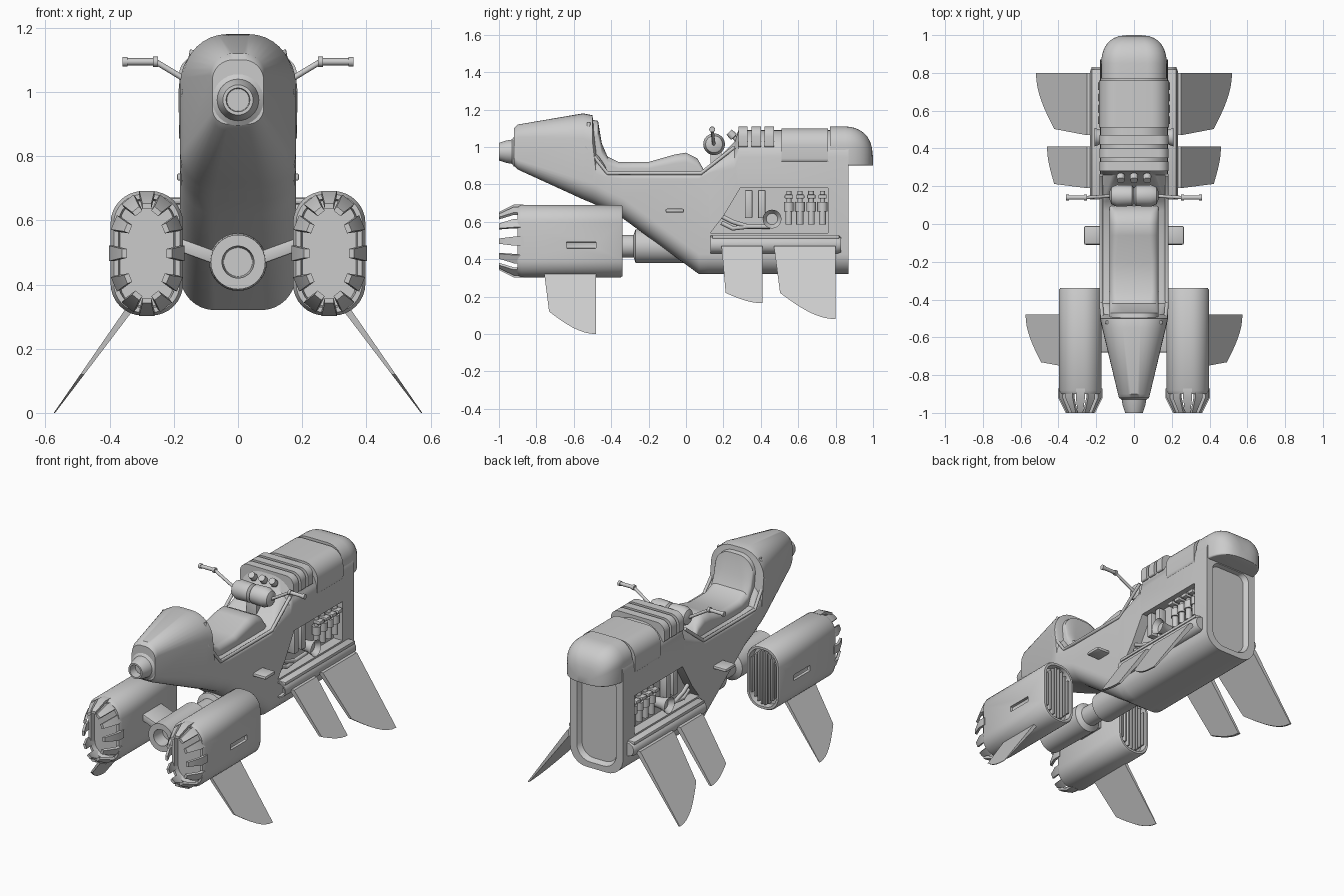
import bpy, bmesh, math
from mathutils import Vector, Matrix

default_cube = bpy.data.objects.get("Cube")
if default_cube:
    bpy.data.objects.remove(default_cube)

shade = .6
grey = bpy.data.materials.new("plain_grey")
grey.use_nodes = True
grey.diffuse_color = (shade, shade, shade, 1)
grey.node_tree.nodes["Principled BSDF"].inputs["Base Color"].default_value = grey.diffuse_color

right, back, up = Vector((1, 0, 0)), Vector((0, 1, 0)), Vector((0, 0, 1))
front = -back
parts, cutters = [], []


def register(name, data, mirror):
    ob = bpy.data.objects.new(name, data)
    bpy.context.collection.objects.link(ob)
    data.materials.append(grey)
    if mirror:
        ob.modifiers.new("mirror", 'MIRROR')
    parts.append(ob)
    return ob


def finish(name, bm, mirror):
    bmesh.ops.recalc_face_normals(bm, faces=bm.faces)
    mesh = bpy.data.meshes.new(name)
    bm.to_mesh(mesh)
    bm.free()
    return register(name, mesh, mirror)


def skin(name, rings, mirror=False):
    """Join rings of points into a closed tube with end caps."""
    bm = bmesh.new()
    loops = [[bm.verts.new(point) for point in ring] for ring in rings]
    for first, second in zip(loops, loops[1:]):
        for i in range(len(first)):
            bm.faces.new((first[i - 1], first[i], second[i], second[i - 1]))
    bm.faces.new(loops[0])
    bm.faces.new(loops[-1])
    return finish(name, bm, mirror)


def section(y, half, bottom, top, low_radius, high_radius, middle, steps=8):
    """Rounded rectangle across the model, with its own lower and upper radius."""
    points = []
    for corner, (side, high) in enumerate([(1, True), (-1, True), (-1, False), (1, False)]):
        radius = min(high_radius if high else low_radius, half * .98, (top - bottom) * .49)
        z = top - radius if high else bottom + radius
        for i in range(steps + 1):
            angle = math.pi / 2 * (corner + i / steps)
            points.append((middle + side * (half - radius) + radius * math.cos(angle), y, z + radius * math.sin(angle)))
    return points


def loft(name, stations, middle=0, mirror=False):
    return skin(name, [section(*station, middle) for station in stations], mirror)


def lathe(name, origin, axis, profile, mirror=False, sides=32):
    """Spin (distance, radius) pairs about an axis."""
    turn = axis.to_track_quat('Z', 'Y').to_matrix()
    angles = [math.tau * i / sides for i in range(sides)]
    rings = [[Vector(origin) + turn @ Vector((radius * math.cos(a), radius * math.sin(a), distance)) for a in angles]
             for distance, radius in profile]
    return skin(name, rings, mirror)


def prism(name, outline, inner, outer, mirror=True):
    """Side outline in (y, z), with x of both faces given by functions of z."""
    return skin(name, [[(face(z), y, z) for y, z in outline] for face in (inner, outer)], mirror)


def box(name, centre, size, bevel=.005, mirror=True, tilt=0):
    bm = bmesh.new()
    place = Matrix.Translation(centre) @ Matrix.Rotation(tilt, 4, 'Y') @ Matrix.Diagonal((*size, 1))
    bmesh.ops.create_cube(bm, size=1, matrix=place)
    bmesh.ops.bevel(bm, geom=bm.edges[:], offset=bevel, segments=2, affect='EDGES', profile=.5)
    return finish(name, bm, mirror)


def pipe(name, points, radius):
    curve = bpy.data.curves.new(name, 'CURVE')
    curve.dimensions, curve.bevel_depth, curve.use_fill_caps = '3D', radius, True
    spline = curve.splines.new('POLY')
    spline.points.add(len(points) - 1)
    for target, point in zip(spline.points, points):
        target.co = (*point, 1)
    register(name, curve, True)


def cut(target, cutter):
    parts.remove(cutter)
    cutters.append(cutter)
    cutter.hide_render = True
    modifier = target.modifiers.new("cut", 'BOOLEAN')
    modifier.operation, modifier.solver, modifier.object = 'DIFFERENCE', 'EXACT', cutter


# Hull: tail cowl, seat well and tank follow one line of (y, bottom, top)
hull_line = [(-.92, .9, 1.1), (-.9, .88, 1.12), (-.55, .72, 1.18), (-.5, .7, 1.17), (-.48, .69, 1), (-.42, .66, .87),
             (-.34, .62, .86), (.07, .32, .86), (.12, .32, .89), (.26, .32, 1.03), (.28, .32, 1.09), (.87, .32, 1.09)]
stations = []
for y, bottom, top in hull_line:
    half = min(.18, .08 + .24 * (y + .92))
    crown = .03 if abs(y + .15) < .3 else .8 * half
    stations.append((y, half, bottom, top, .6 * half, crown))
hull = loft("hull", stations)

# Engine bays in both flanks and the sunken rear panel
bay = [(.13, .54), (.76, .54), (.76, .78), (.29, .78), (.2, .63)]
for side in (1, -1):
    cut(hull, prism("bay_cutter", bay, lambda z: side * .12, lambda z: side * .3, False))
cut(hull, loft("rear_cutter", [(.84, .12, .37, .89, .08, .05), (.9, .15, .34, .9, .1, .05)]))

# Rear dome, rounded off along a quarter ellipse
dome = [(.77, .174, .9, 1.11, .01, .14)]
for i in range(9):
    angle = math.pi / 2 * i / 8.5
    shrink = math.cos(angle) ** .6
    dome.append((.85 + .15 * math.sin(angle), .174 * shrink, .9, .9 + .21 * shrink, .01, .14 * shrink))
loft("rear_dome", dome)

# Tank panel and bands
loft("tank_panel", [(y, .185, .91, 1.1, .03, .15) for y in (.51, .76)])
for start in (.28, .35, .42):
    loft("tank_band", [(start + step, .183, 1, 1.11, .01, .1) for step in (0, .05)])

# Seat cushion and rim
seat_line = [(-.53, 1.15), (-.47, 1.14), (-.45, 1.02), (-.42, .95), (-.36, .92), (-.2, .92), (-.06, .96), (0, .97), (.06, .94), (.1, .87)]
loft("seat", [(y, .13, .8, top, .02, .3 * (top - .8)) for y, top in seat_line])
pipe("seat_rim", [(.14, -.52, 1.13), (.165, -.53, 1), (.174, -.42, .86), (.174, .08, .86), (.174, .26, 1)], .01)

# Nose nozzle, lower thruster and the struts that hold the engines
lathe("nose_nozzle", (0, -.9, .975), front,
      [(-.05, .08), (.02, .08), (.03, .065), (.06, .06), (.1, .047), (.1, .037), (.05, .035)])
lathe("centre_thruster", (0, 0, .47), front,
      [(-.1, .09), (.27, .09), (.28, .06), (.4, .06), (.42, .09), (.75, .085), (.75, .05), (.67, .045)])
box("engine_strut", (.13, -.59, .505), (.18, .18, .04), tilt=-.35)

# Twin engines: (y, inset) steps give rounded rims and sunken ends
engine_centre = Vector((.284, 0, .497))
shell = [(-.38, .025), (-.34, .02), (-.34, .006), (-.35, 0), (-.88, 0), (-.9, .01), (-.9, .025), (-.87, .03)]
engine = loft("engine", [(y, .113 - inset, .303 + inset, .691 - inset, .1 - inset, .1 - inset) for y, inset in shell],
              engine_centre.x, True)
cut(engine, box("slot_cutter", (.41, -.56, .475), (.06, .16, .034)))
for i in range(8):
    offset = right * .022 * (i - 3.5)
    height = .33 - 2 * max(0, abs(offset.x) - .02)
    box("grille_slat", engine_centre + offset + front * .36, (.01, .03, height), .001)

# Petals around each engine mouth, closing towards the tips
for i in range(12):
    angle = math.tau * i / 12
    rim = right * .11 * math.cos(angle) + up * .187 * math.sin(angle)
    normal = (right * 1.4 * math.cos(angle) + up * math.sin(angle)).normalized()
    along = normal.cross(back)
    rings = []
    for y, inset, half in ((-.87, 0, .024), (-.92, 0, .024), (-1, .04, .014)):
        centre = engine_centre + back * y + rim - normal * inset
        wide, thick = along * half, normal * .008
        rings.append([centre + wide + thick, centre - wide + thick, centre - wide - thick, centre + wide - thick])
    skin("engine_petal", rings, True)


# Fins splay outwards, thin towards the tip, and have a scooped lower edge
def fin(name, start, end, root, shoulder, tip):
    outline = [(start, root), (end, root)]
    for i in range(8, -1, -1):
        amount = i / 8
        y = start + (end - start) * (.1 + .9 * amount)
        outline.append((y, shoulder + (tip - shoulder) * math.sin(math.pi / 2 * amount)))
    prism(name, outline, lambda z: .57 - .76 * z, lambda z: .574 - .69 * z)


fin("engine_fin", -.76, -.48, .34, .12, 0)
fin("middle_fin", .19, .41, .47, .22, .165)
fin("rear_fin", .47, .8, .47, .22, .08)

# Side exhaust tubes and foot pegs
lathe("side_tube", (.184, .13, .478), back, [(.05, .036), (0, .04), (0, .048), (.68, .048), (.7, .04)], True)
box("tube_shelf", (.18, .48, .52), (.09, .68, .02))
box("foot_peg", (.215, -.06, .66), (.1, .1, .022), .01)

# Engine bay machinery
for i in range(4):
    y = .55 + .06 * i
    lathe("piston", (.15, y, .585), up, [(0, .018), (.07, .018), (.07, .026), (.12, .026), (.12, .014), (.18, .014)], True, 16)
    box("piston_head", (.165, y, .735), (.05, .045, .022))
for y in (.335, .405):
    box("bay_plate", (.14, y, .695), (.05, .04, .15))
lathe("bay_horn", (.12, .46, .615), right, [(0, .03), (.05, .035), (.09, .05), (.06, .03)], True)
for drop in (0, .035):
    pipe("bay_pipe", [(.15, .19, .63 - drop), (.155, .25, .6 - drop), (.155, .33, .575), (.15, .45, .575)], .012)

# Steering column, pods, handlebars and gauges
box("steering_column", (0, .16, .93), (.07, .06, .17), mirror=False)
lathe("steering_pod", (0, .15, 1.015), right, [(0, .04), (.01, .055), (.09, .058), (.12, .045), (.13, .02)], True)
pipe("handlebar", [(.1, .15, 1), (.25, .14, 1.09), (.28, .14, 1.094)], .009)
lathe("grip", (.25, .14, 1.094), right, [(0, .016), (.015, .016), (.015, .011), (.095, .011), (.095, .015), (.11, .015)], True, 16)
for x in (-.07, 0, .07):
    lathe("gauge", (x, .28, 1.03), front + up, [(0, .012), (.03, .012), (.035, .022), (.07, .02)], sides=16)

# Bake modifiers, then smooth the rounded surfaces
bpy.ops.object.select_all(action='DESELECT')
for ob in parts:
    ob.select_set(True)
bpy.context.view_layer.objects.active = hull
bpy.ops.object.convert(target='MESH')
bpy.ops.object.shade_smooth_by_angle(angle=math.radians(35))
for cutter in cutters:
    bpy.data.objects.remove(cutter)
